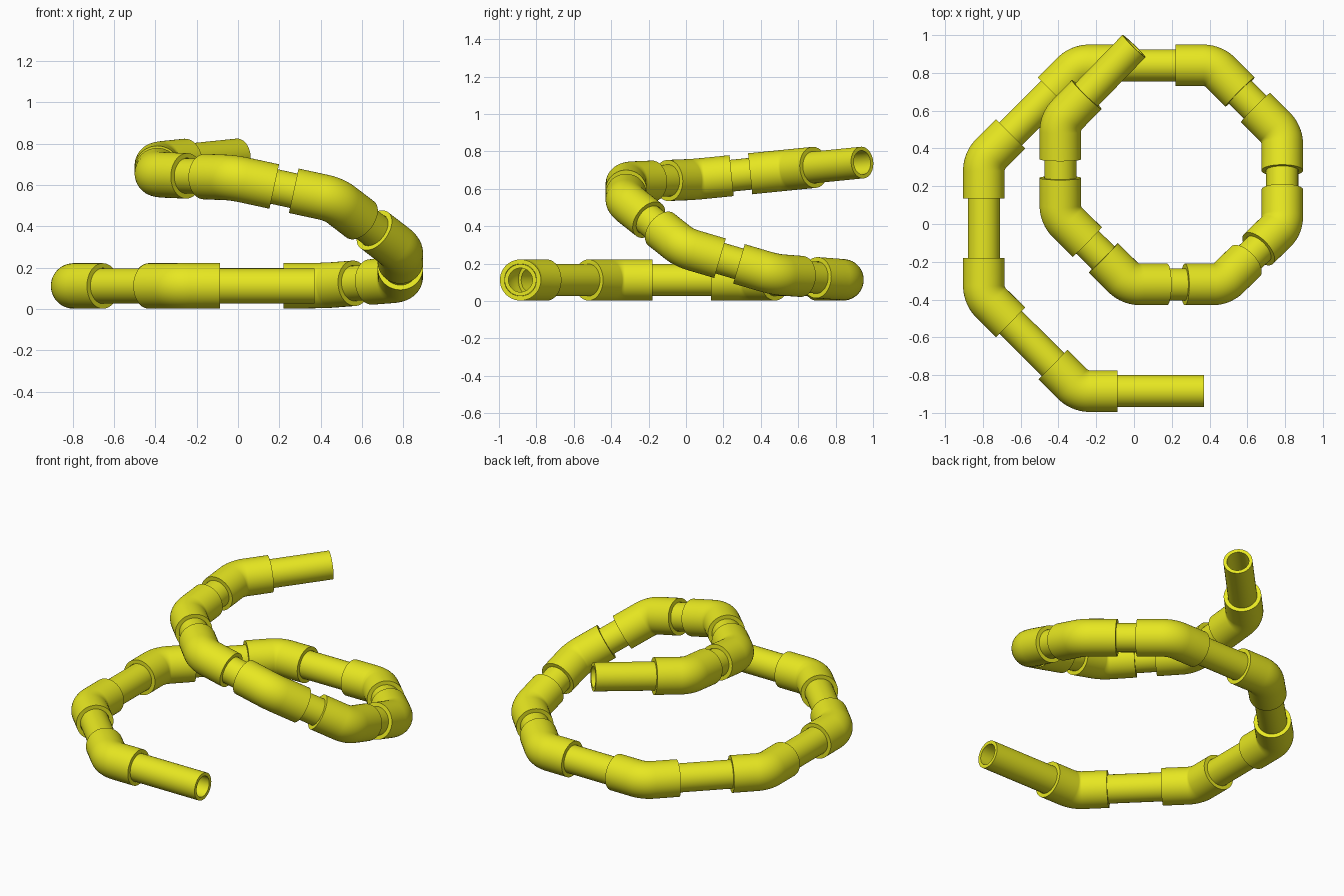
import bpy, bmesh, math
from mathutils import Vector

if "Cube" in bpy.data.objects:
    bpy.data.objects.remove(bpy.data.objects["Cube"])

PIPE_R, BORE_R, FIT_R, SOCKET_R = 0.085, 0.064, 0.11, 0.086
ARM, BEND_R, SIDES = 0.2, 0.13, 48

yellow = bpy.data.materials.new("yellow_plastic")
yellow.diffuse_color = (0.8, 0.8, 0.015, 1)
yellow.use_nodes = True
yellow.node_tree.nodes["Principled BSDF"].inputs["Base Color"].default_value = yellow.diffuse_color

# Corner points of the rising spiral centreline
path = [Vector(p) for p in (
    (0.37, -0.885, 0.112), (-0.287, -0.885, 0.112), (-0.795, -0.38, 0.112),
    (-0.795, 0.335, 0.112), (-0.29, 0.84, 0.112), (0.42, 0.84, 0.114),
    (0.785, 0.475, 0.142), (0.785, -0.01, 0.285), (0.465, -0.32, 0.53),
    (-0.02, -0.32, 0.635), (-0.39, 0.045, 0.65), (-0.39, 0.542, 0.70),
    (0.0, 0.942, 0.74))]


def sweep_tube(name, stations, normal, outer, inner):
    """Hollow tube through (centre, tangent) stations lying in one plane."""
    bm = bmesh.new()
    shells = []
    for r in (outer, inner):
        rings = []
        for c, t in stations:
            side = t.cross(normal).normalized()
            rings.append([bm.verts.new(c + r * (math.cos(a) * normal + math.sin(a) * side))
                          for a in (2 * math.pi * k / SIDES for k in range(SIDES))])
        shells.append(rings)

    def bridge(a, b):
        for k in range(SIDES):
            j = (k + 1) % SIDES
            bm.faces.new((a[k], a[j], b[j], b[k]))
    for rings in shells:
        for a, b in zip(rings, rings[1:]):
            bridge(a, b)
    bridge(shells[0][0], shells[1][0])
    bridge(shells[0][-1], shells[1][-1])
    bmesh.ops.recalc_face_normals(bm, faces=bm.faces)
    mesh = bpy.data.meshes.new(name)
    bm.to_mesh(mesh)
    bm.free()
    mesh.materials.append(yellow)
    obj = bpy.data.objects.new(name, mesh)
    bpy.context.collection.objects.link(obj)
    bpy.ops.object.select_all(action='DESELECT')
    obj.select_set(True)
    bpy.context.view_layer.objects.active = obj
    bpy.ops.object.shade_smooth_by_angle(angle=math.radians(35))


# Straight pipes, pushed into the fittings at each corner
last = len(path) - 2
for i, (a, b) in enumerate(zip(path, path[1:])):
    d = (b - a).normalized()
    start = a if i == 0 else a + d * 0.07
    end = b if i == last else b - d * 0.07
    normal = d.cross(Vector((0, 0, 1))).normalized()
    sweep_tube(f"pipe_{i + 1}", [(start, d), (end, d)], normal, PIPE_R, BORE_R)

# Elbow fittings: straight arm, rounded bend, straight arm
for i, (a, p, b) in enumerate(zip(path, path[1:], path[2:])):
    d1, d2 = (p - a).normalized(), (b - p).normalized()
    normal = d1.cross(d2).normalized()
    turn = d1.angle(d2)
    inward = normal.cross(d1)
    start = p - d1 * BEND_R * math.tan(turn / 2)
    stations = [(p - d1 * ARM, d1)]
    for k in range(11):
        t = turn * k / 10
        c = start + BEND_R * (math.sin(t) * d1 + (1 - math.cos(t)) * inward)
        stations.append((c, math.cos(t) * d1 + math.sin(t) * inward))
    stations.append((p + d2 * ARM, d2))
    sweep_tube(f"elbow_{i + 1}", stations, normal, FIT_R, SOCKET_R)
